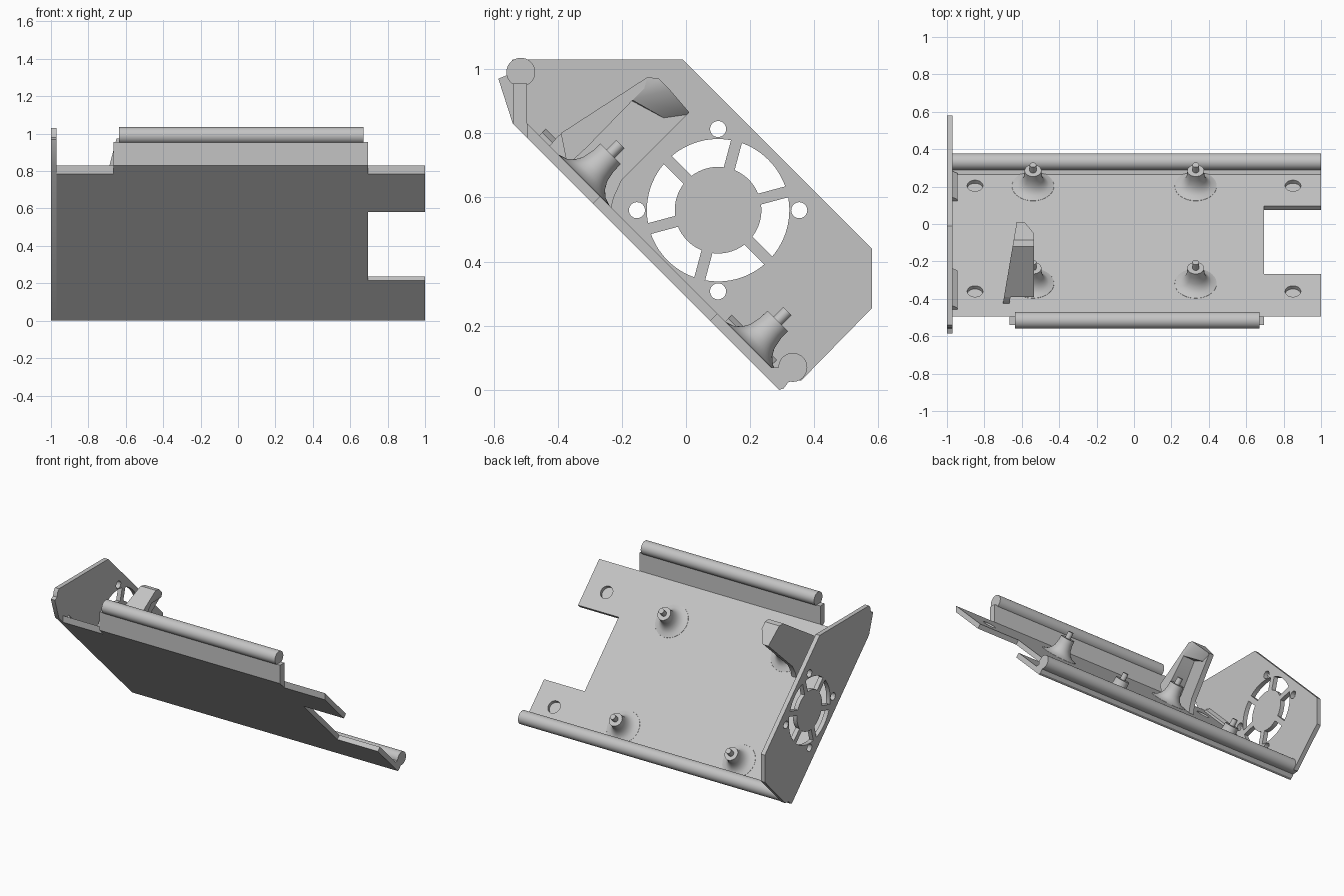
import bpy, bmesh, math
from mathutils import Vector

cube = bpy.data.objects.get("Cube")
if cube:
    bpy.data.objects.remove(cube, do_unlink=True)

grey = bpy.data.materials.new("plain_grey")
grey.use_nodes = True
COLOUR = (0.55, 0.55, 0.55, 1)
grey.diffuse_color = COLOUR
grey.node_tree.nodes["Principled BSDF"].inputs["Base Color"].default_value = COLOUR

NORMAL = Vector((0, 1, 1)).normalized()   # outward direction of the sloping tray
X_AXIS = Vector((1, 0, 0))


def finish(name, bm):
    bmesh.ops.recalc_face_normals(bm, faces=bm.faces)
    mesh = bpy.data.meshes.new(name)
    bm.to_mesh(mesh)
    bm.free()
    mesh.materials.append(grey)
    obj = bpy.data.objects.new(name, mesh)
    bpy.context.collection.objects.link(obj)
    return obj


def add_prism(bm, profile, x0, x1):
    """Extrude a (y, z) outline along x."""
    face = bm.faces.new([bm.verts.new((x0, y, z)) for y, z in profile])
    out = bmesh.ops.extrude_face_region(bm, geom=[face])
    moved = [v for v in out["geom"] if isinstance(v, bmesh.types.BMVert)]
    bmesh.ops.translate(bm, verts=moved, vec=(x1 - x0, 0, 0))


def prism(name, profile, x0, x1):
    bm = bmesh.new()
    add_prism(bm, profile, x0, x1)
    return finish(name, bm)


def add_lathe(bm, profile, origin, axis, n=40):
    """Revolve (radius, height) points around an axis."""
    quat = axis.to_track_quat('Z', 'Y')
    rings = []
    for r, h in profile:
        rings.append([bm.verts.new(Vector(origin) + quat @ Vector(
            (r * math.cos(i * math.tau / n), r * math.sin(i * math.tau / n), h)))
            for i in range(n)])
    for a, b in zip(rings, rings[1:]):
        for i in range(n):
            j = (i + 1) % n
            bm.faces.new((a[i], a[j], b[j], b[i]))
    bm.faces.new(rings[0])
    bm.faces.new(rings[-1])


def lathe(name, profile, origin, axis):
    bm = bmesh.new()
    add_lathe(bm, profile, origin, axis)
    return finish(name, bm)


def hull(name, points):
    bm = bmesh.new()
    for p in points:
        bm.verts.new(p)
    out = bmesh.ops.convex_hull(bm, input=bm.verts)
    loose = {v for v in out["geom_interior"] if isinstance(v, bmesh.types.BMVert)}
    bmesh.ops.delete(bm, geom=list(loose), context='VERTS')
    bmesh.ops.dissolve_limit(bm, angle_limit=0.01, verts=bm.verts, edges=bm.edges)
    return finish(name, bm)


def cut(target, cutter):
    cutter.hide_render = True
    mod = target.modifiers.new("cut", 'BOOLEAN')
    mod.operation = 'DIFFERENCE'
    mod.solver = 'EXACT'
    mod.object = cutter
    bpy.context.view_layer.objects.active = target
    bpy.ops.object.modifier_apply(modifier=mod.name)
    bpy.data.objects.remove(cutter, do_unlink=True)


# Sloping tray with a notch in one end and four shallow round pockets
tray = prism("tray", [(0.29, 0), (-0.495, 0.785), (-0.495, 0.83), (0.265, 0.07),
                      (0.33, 0.07), (0.345, 0.03), (0.32, 0.025), (0.305, 0.005)], -0.97, 1)
cut(tray, prism("notch_cutter", [(-0.34, 0.53), (-0.24, 0.63), (0.125, 0.265), (0.025, 0.165)],
                0.695, 1.1))
bm = bmesh.new()
for x in (-0.85, 0.85):
    for y in (0.205, -0.36):
        add_lathe(bm, [(0.042, -0.024), (0.042, 0.03)], (x, y, 0.335 - y), NORMAL)
cut(tray, finish("pocket_cutter", bm))

# Rails and the lip carrying the upper one
lathe("lower_rail", [(0.045, 0), (0.045, 1.97)], (-0.97, 0.333, 0.07), X_AXIS)
lathe("upper_rail", [(0.045, 0), (0.045, 1.305)], (-0.635, -0.515, 0.99), X_AXIS)
prism("upper_lip", [(-0.54, 0.83), (-0.495, 0.785), (-0.495, 0.955), (-0.54, 0.955)],
      -0.665, 0.695)

# End plate with fan grille and screw holes
end_plate = prism("end_plate", [(-0.585, 0.97), (-0.56, 0.98), (-0.555, 1.01), (-0.54, 1.03),
                                (-0.01, 1.03), (0.58, 0.44), (0.58, 0.255), (0.36, 0.03),
                                (0.32, 0.025), (0.305, 0.005), (0.29, 0), (-0.54, 0.83)],
                  -1, -0.97)
FAN_Y, FAN_Z = 0.1, 0.56
bm = bmesh.new()
for k in range(6):
    start = math.radians(15 + 60 * k)
    outline = []
    for radius, order in ((0.222, range(13)), (0.135, reversed(range(13)))):
        gap = math.asin(0.0175 / radius)
        for i in order:
            a = start + gap + (math.pi / 3 - 2 * gap) * i / 12
            outline.append((FAN_Y + radius * math.cos(a), FAN_Z + radius * math.sin(a)))
    add_prism(bm, outline, -1.1, -0.9)
for k in range(4):
    a = k * math.pi / 2
    add_lathe(bm, [(0.025, 0), (0.025, 0.2)],
              (-1.1, FAN_Y + 0.253 * math.cos(a), FAN_Z + 0.253 * math.sin(a)), X_AXIS)
cut(end_plate, finish("fan_cutter", bm))

# Wedge tabs joining the end plate to the tray
for name, y0, y1 in (("lower_tab", 0.12, 0.26), ("upper_tab", -0.46, -0.26)):
    hull(name, [(x, y + h, 0.33 - y + h) for y in (y0, y1)
                for x, h in ((-0.975, 0), (-0.945, 0), (-0.945, 0.012), (-0.975, 0.025))])

# Flared standoffs with locating pins
for side, x in (("right", -0.54), ("left", 0.33)):
    for level, y in (("lower", 0.203), ("upper", -0.318)):
        lathe(f"{level}_{side}_standoff",
              [(0.115, -0.005), (0.112, 0.001), (0.085, 0.01), (0.066, 0.027), (0.053, 0.05),
               (0.046, 0.085), (0.045, 0.117), (0.018, 0.117), (0.018, 0.16)],
              (x, y, 0.335 - y), NORMAL)

# Tapered hook: back wall, side wall and an overhanging top


def taper(y):
    return -0.69 + 0.17 * (y + 0.36)


wall = [(-0.4, 0.79), (-0.12, 0.975), (-0.085, 0.97), (0.01, 0.865),
        (-0.2, 0.655), (-0.225, 0.6), (-0.235, 0.56), (-0.43, 0.755)]
bm = bmesh.new()
outer = [bm.verts.new((taper(y), y, z)) for y, z in wall]
inner = [bm.verts.new((taper(y) + 0.035, y, z)) for y, z in wall]
bm.faces.new(outer)
bm.faces.new(inner)
for i in range(len(wall)):
    j = (i + 1) % len(wall)
    bm.faces.new((outer[i], outer[j], inner[j], inner[i]))
finish("hook_back_wall", bm)

side_wall = [(-0.39, 0.8), (-0.12, 0.975), (-0.13, 0.94), (-0.17, 0.9),
             (-0.31, 0.755), (-0.37, 0.7)]
hull("hook_side_wall", [(x, y, z) for y, z in side_wall for x in (taper(y), -0.535)])

hull("hook_top",
     [(taper(y), y, z) for y, z in ((-0.17, 0.9), (-0.12, 0.975), (-0.085, 0.97),
                                    (0.01, 0.865), (-0.03, 0.825))]
     + [(-0.585, 0.01, 0.865)]
     + [(-0.535, y, z) for y, z in ((-0.17, 0.905), (-0.13, 0.94), (-0.12, 0.975),
                                    (-0.085, 0.97), (-0.05, 0.935))])

# Smooth the round parts, keep hard edges
for obj in bpy.context.scene.objects:
    if obj.type == 'MESH':
        bpy.ops.object.select_all(action='DESELECT')
        obj.select_set(True)
        bpy.context.view_layer.objects.active = obj
        bpy.ops.object.shade_smooth_by_angle(angle=math.radians(32))
